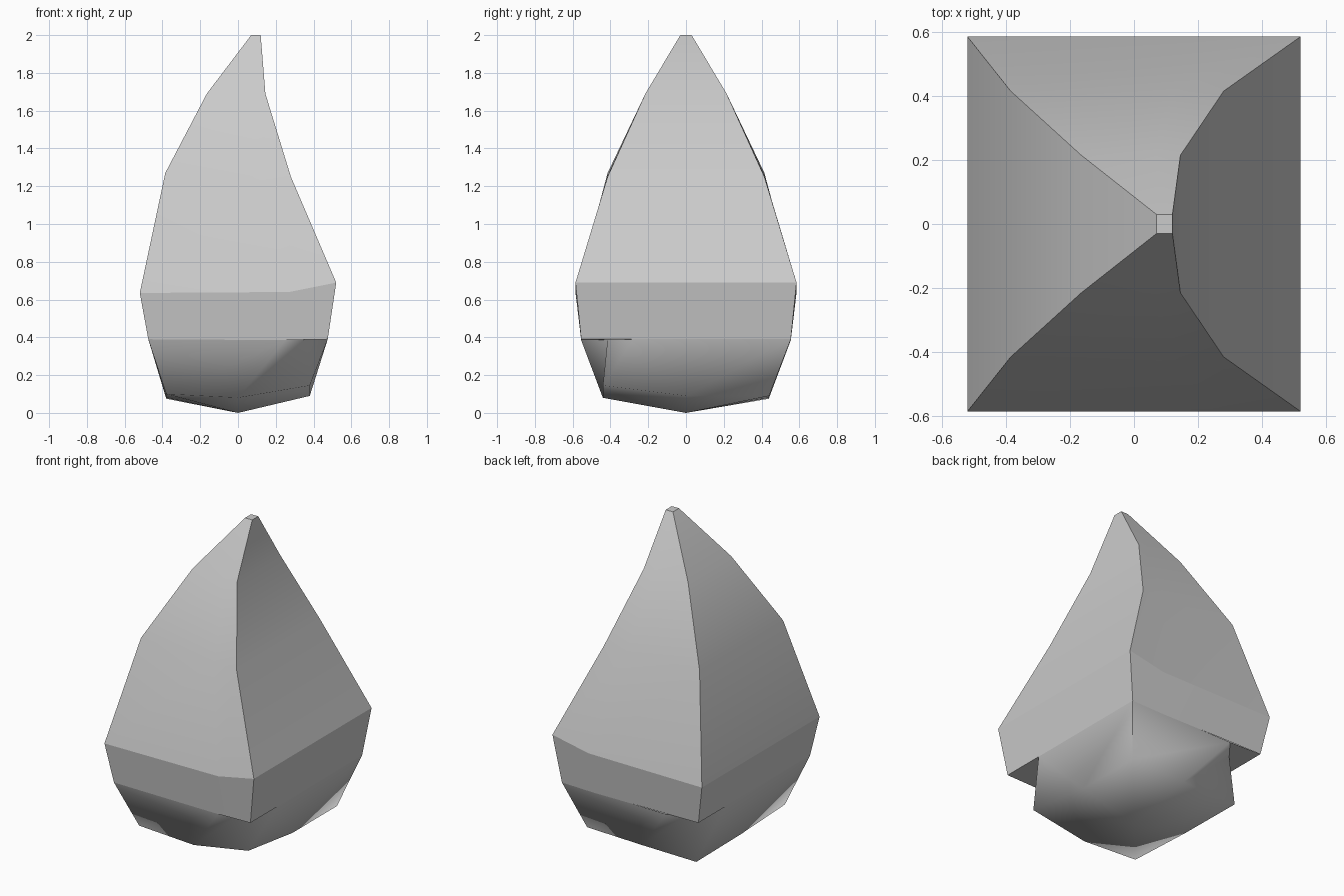
import bpy
import math

if "Cube" in bpy.data.objects:
    bpy.data.objects.remove(bpy.data.objects["Cube"])


def make_object(name, verts, faces, angle):
    mesh = bpy.data.meshes.new(name)
    mesh.from_pydata(verts, [], faces)
    mesh.update()
    obj = bpy.data.objects.new(name, mesh)
    bpy.context.collection.objects.link(obj)
    bpy.ops.object.select_all(action='DESELECT')
    obj.select_set(True)
    bpy.context.view_layer.objects.active = obj
    bpy.ops.object.shade_smooth_by_angle(angle=math.radians(angle))
    return obj


def bridge(a, b, n):
    return [(a + i, a + (i + 1) % n, b + (i + 1) % n, b + i) for i in range(n)]


# Leaning four-sided upper shell: left x, left z, right x, right z, half depth, middle z
levels = [
    (-0.475, 0.39, 0.475, 0.39, 0.555, 0.385),
    (-0.52, 0.635, 0.52, 0.69, 0.585, 0.64),
    (-0.385, 1.27, 0.28, 1.25, 0.415, 1.255),
    (-0.165, 1.69, 0.145, 1.69, 0.215, 1.69),
    (0.07, 2.0, 0.12, 2.0, 0.03, 2.0),
]
verts, faces = [], []
for xl, zl, xr, zr, d, zm in levels:
    xm = xl + (xr - xl) * 0.76
    verts += [(xl, -d, zl), (xm, -d, zm), (xr, -d, zr),
              (xr, d, zr), (xm, d, zm), (xl, d, zl)]
for k in range(len(levels) - 1):
    faces += bridge(6 * k, 6 * k + 6, 6)
top = 6 * (len(levels) - 1)
faces.append(tuple(range(top, top + 6)))
make_object("upper_shell", verts, faces, 18)

# Smooth lower bowl, tucked in under two opposite corners of the shell
rim = [(-0.475, -0.555, 0.39), (0.25, -0.555, 0.385), (0.36, -0.415, 0.39), (0.475, -0.28, 0.39),
       (0.475, 0.555, 0.39), (-0.25, 0.555, 0.385), (-0.36, 0.415, 0.39), (-0.475, 0.28, 0.39)]
foot = [(-0.38, -0.44, 0.10), (0, -0.44, 0.08), (0.38, -0.44, 0.145), (0.38, 0, 0.09),
        (0.38, 0.44, 0.09), (0, 0.44, 0.08), (-0.38, 0.44, 0.075), (-0.38, 0, 0.08)]
faces = bridge(8, 0, 8) + [(16, 8 + (i + 1) % 8, 8 + i) for i in range(8)]
make_object("lower_bowl", rim + foot + [(0, 0, 0)], faces, 80)

# Small ledges closing the overhanging corners
ledge = [rim[1], rim[2], rim[3], (0.475, -0.555, 0.39),
         rim[5], rim[6], rim[7], (-0.475, 0.555, 0.39)]
make_object("corner_ledges", ledge, [(0, 1, 2, 3), (4, 5, 6, 7)], 20)
